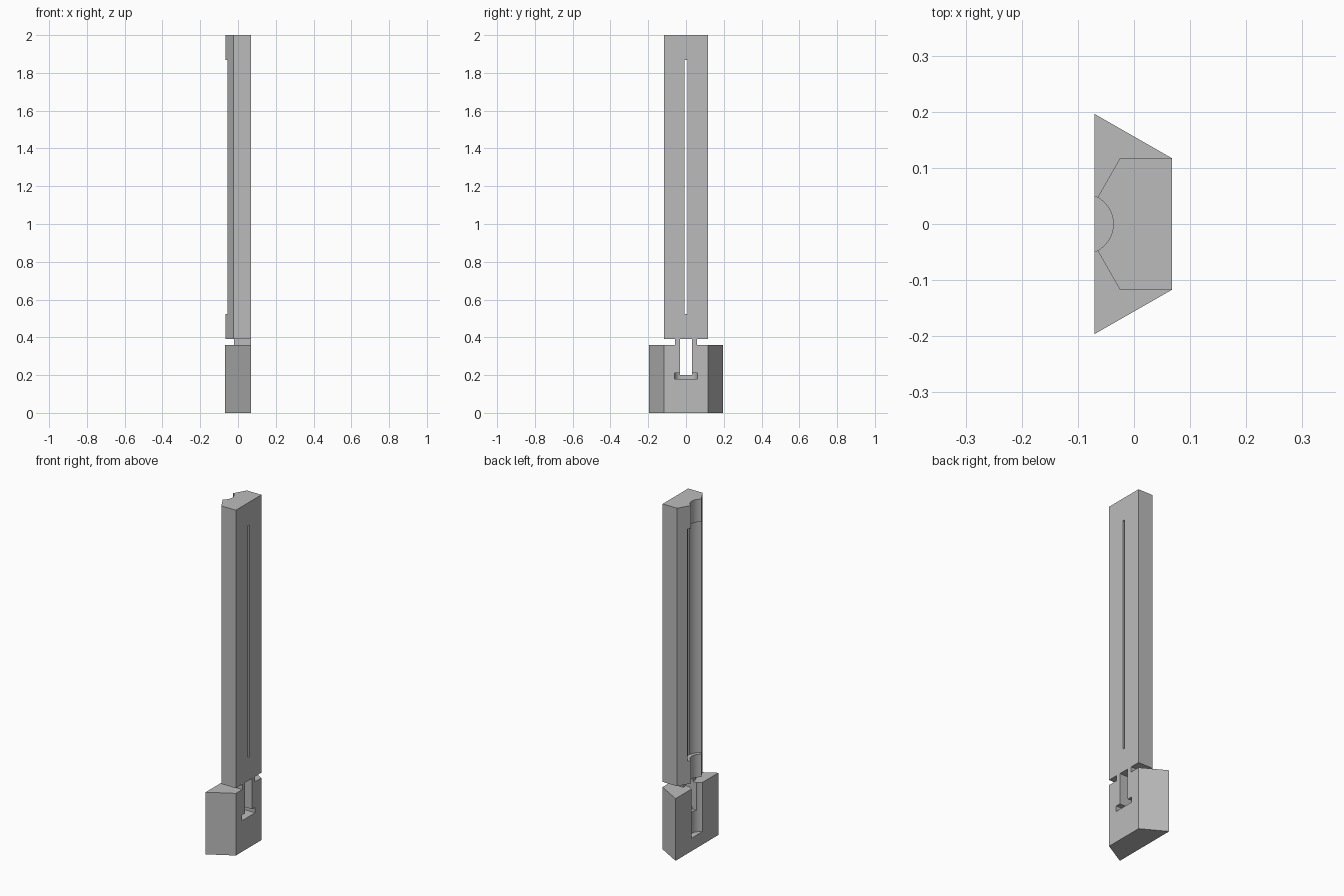
import bpy, bmesh, math

default = bpy.data.objects.get("Cube")
if default:
    bpy.data.objects.remove(default, do_unlink=True)

grey = bpy.data.materials.new("mid grey")
grey.use_nodes = True
colour = (0.5, 0.5, 0.5, 1)
grey.diffuse_color = colour
grey.node_tree.nodes["Principled BSDF"].inputs["Base Color"].default_value = colour


def prism(name, outline, z0, z1):
    """Extrude a flat xy outline from z0 to z1."""
    bm = bmesh.new()
    face = bm.faces.new([bm.verts.new((x, y, z0)) for x, y in outline])
    new = bmesh.ops.extrude_face_region(bm, geom=[face])["geom"]
    top = [v for v in new if isinstance(v, bmesh.types.BMVert)]
    bmesh.ops.translate(bm, verts=top, vec=(0, 0, z1 - z0))
    bmesh.ops.recalc_face_normals(bm, faces=bm.faces)
    mesh = bpy.data.meshes.new(name)
    bm.to_mesh(mesh)
    bm.free()
    mesh.materials.append(grey)
    ob = bpy.data.objects.new(name, mesh)
    bpy.context.collection.objects.link(ob)
    return ob


def mirrored(half):
    """Complete an outline given for the +y side."""
    return half + [(x, -y) for x, y in reversed(half)]


def box(name, x0, x1, y0, y1, z0, z1):
    return prism(name, [(x0, y0), (x1, y0), (x1, y1), (x0, y1)], z0, z1)


def rod(radius, z0, z1, steps=96):
    """Round cutter along the shared axis of the grooves."""
    turn = 2 * math.pi / steps
    ring = [(-0.091 + radius * math.cos(i * turn), radius * math.sin(i * turn))
            for i in range(steps)]
    return prism("groove_cutter", ring, z0, z1)


def carve(ob, cutters):
    for cutter in cutters:
        cutter.hide_render = True
        mod = ob.modifiers.new("cut", 'BOOLEAN')
        mod.operation = 'DIFFERENCE'
        mod.solver = 'EXACT'
        mod.object = cutter
    bpy.context.view_layer.update()
    graph = bpy.context.evaluated_depsgraph_get()
    mesh = bpy.data.meshes.new_from_object(ob.evaluated_get(graph))
    ob.modifiers.clear()
    ob.data = mesh
    for cutter in cutters:
        bpy.data.objects.remove(cutter, do_unlink=True)


# Tall post: chamfered bar with a shallow groove, a deeper middle and a slit
post = prism("post", mirrored([(0.068, 0.117), (-0.025, 0.117), (-0.068, 0.042)]),
             0.39, 2.0)
carve(post, [rod(0.054, 0.3, 2.1),
             rod(0.074, 0.523, 1.868),
             box("slit_cutter", -0.1, 0.1, -0.007, 0.007, 0.523, 1.868)])

# Wedge base: blind groove at the back, open slot and a wide notch at its foot
base = prism("base", mirrored([(0.068, 0.117), (-0.07, 0.196)]), 0, 0.36)
corner = [(0.02 - 0.038 * math.sin(a), 0.022 + 0.038 * math.cos(a))
          for a in (math.pi / 2 * i / 10 for i in range(11))]
notch = prism("notch_cutter", mirrored([(0.1, 0.06)] + corner), 0.18, 0.212)
carve(base, [rod(0.054, 0.075, 0.5),
             box("slot_cutter", -0.06, 0.1, -0.031, 0.031, 0.2, 0.5),
             notch])

# Two necks joining base and post
necks = []
for side, name in ((1, "left_neck"), (-1, "right_neck")):
    low, high = sorted((side * 0.031, side * 0.058))
    necks.append(box(name, -0.022, 0.068, low, high, 0.36, 0.39))

# Smooth the grooves and keep the hard edges
for ob in bpy.context.view_layer.objects:
    ob.select_set(ob in [post, base] + necks)
bpy.context.view_layer.objects.active = post
bpy.ops.object.shade_smooth_by_angle(angle=math.radians(30))
